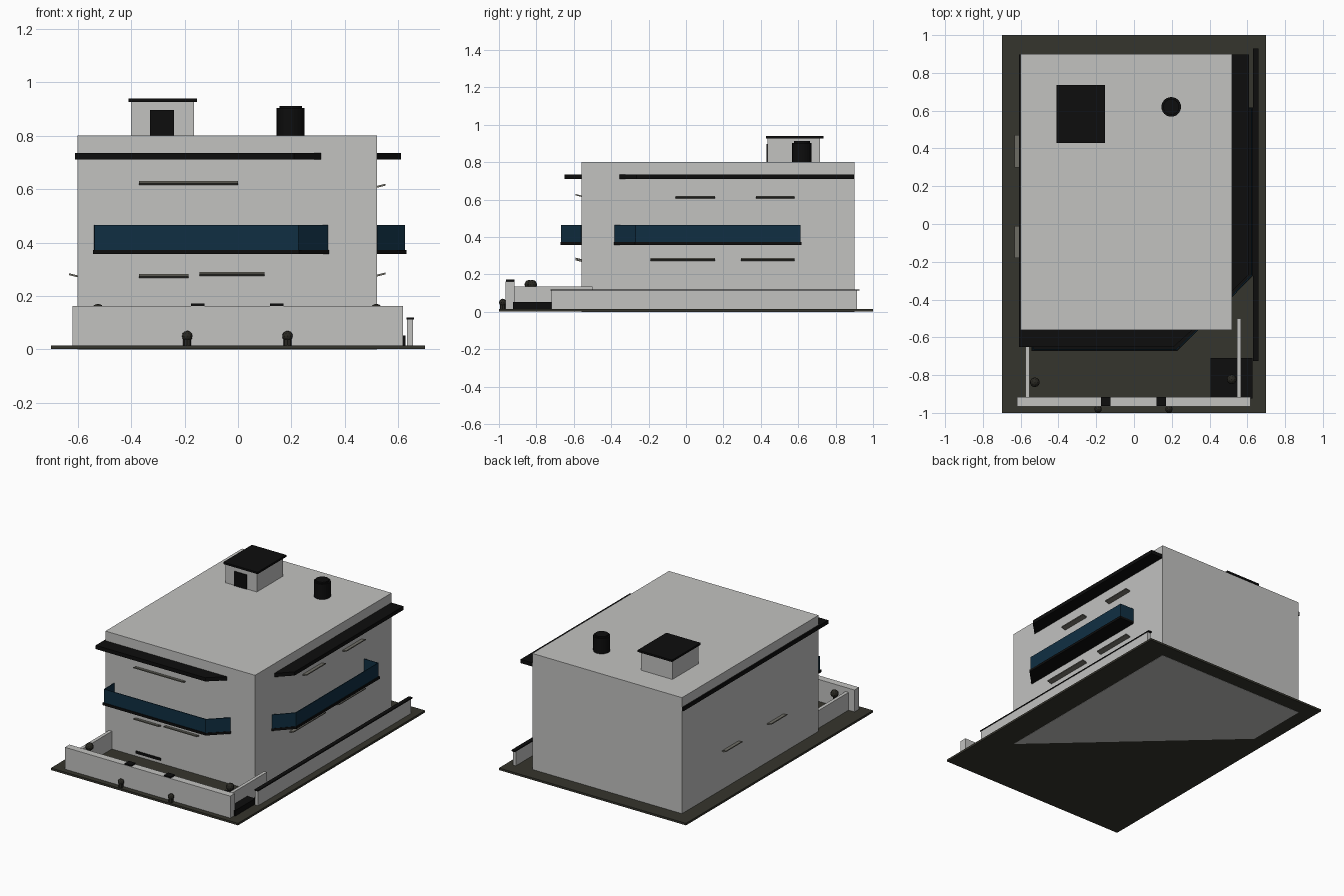
import bpy
import bmesh
from mathutils import Vector

cube = bpy.data.objects.get("Cube")
if cube:
    bpy.data.objects.remove(cube, do_unlink=True)


def material(name, rgb):
    m = bpy.data.materials.new(name)
    m.use_nodes = True
    m.diffuse_color = (*rgb, 1)
    m.node_tree.nodes["Principled BSDF"].inputs["Base Color"].default_value = (*rgb, 1)
    return m


PLASTER = material("pale grey plaster", (0.54, 0.54, 0.53))
BLACK = material("black trim", (0.004, 0.004, 0.004))
GLASS = material("dark blue glass", (0.005, 0.028, 0.055))
GROUND = material("dark olive ground", (0.036, 0.035, 0.026))
AWNING = material("warm grey awning", (0.17, 0.165, 0.14))
SHRUB = material("dark shrub", (0.022, 0.021, 0.016))


def finish(name, bm, mat):
    bmesh.ops.recalc_face_normals(bm, faces=bm.faces)
    mesh = bpy.data.meshes.new(name)
    bm.to_mesh(mesh)
    bm.free()
    mesh.materials.append(mat)
    obj = bpy.data.objects.new(name, mesh)
    bpy.context.collection.objects.link(obj)
    return obj


def prism(name, outline, z0, z1, mat):
    """Upright solid from a plan outline."""
    bm = bmesh.new()
    face = bm.faces.new([bm.verts.new((x, y, z0)) for x, y in outline])
    top = bmesh.ops.extrude_face_region(bm, geom=[face])["geom"]
    verts = [v for v in top if isinstance(v, bmesh.types.BMVert)]
    bmesh.ops.translate(bm, verts=verts, vec=(0, 0, z1 - z0))
    return finish(name, bm, mat)


def box(name, x0, x1, y0, y1, z0, z1, mat):
    return prism(name, [(x0, y0), (x1, y0), (x1, y1), (x0, y1)], z0, z1, mat)


def panels(name, path, z0, z1, mat):
    """Thin upright sheet along a plan path."""
    bm = bmesh.new()
    low = [bm.verts.new((x, y, z0)) for x, y in path]
    high = [bm.verts.new((x, y, z1)) for x, y in path]
    for i in range(len(path) - 1):
        bm.faces.new((low[i], low[i + 1], high[i + 1], high[i]))
    obj = finish(name, bm, mat)
    solid = obj.modifiers.new("thickness", "SOLIDIFY")
    solid.thickness = 0.006
    solid.offset = 0
    return obj


def cylinder(name, x, y, r, z0, z1, mat, sides=24):
    bm = bmesh.new()
    bmesh.ops.create_cone(bm, cap_ends=True, segments=sides, radius1=r, radius2=r, depth=z1 - z0)
    bmesh.ops.translate(bm, verts=bm.verts, vec=(x, y, (z0 + z1) / 2))
    return finish(name, bm, mat)


def ball(name, x, y, z, r):
    bm = bmesh.new()
    bmesh.ops.create_icosphere(bm, subdivisions=2, radius=r)
    bmesh.ops.translate(bm, verts=bm.verts, vec=(x, y, z))
    return finish(name, bm, SHRUB)


def awning(name, start, end, z, out):
    """Small slab that rises slightly away from the wall."""
    bm = bmesh.new()
    a, b = Vector((*start, z)), Vector((*end, z))
    reach = Vector((*out, 0)) * 0.032 + Vector((0, 0, 0.008))
    face = bm.faces.new([bm.verts.new(p) for p in (a, b, b + reach, a + reach)])
    top = bmesh.ops.extrude_face_region(bm, geom=[face])["geom"]
    verts = [v for v in top if isinstance(v, bmesh.types.BMVert)]
    bmesh.ops.translate(bm, verts=verts, vec=(0, 0, 0.007))
    return finish(name, bm, AWNING)


# Ground and main block
L, R, F, B = -0.6, 0.52, -0.56, 0.9
box("ground_plate", -0.7, 0.7, -1, 1, 0.001, 0.015, GROUND)
prism("foundation_slab", [(R, F), (R, B), (L, B), (L, 0.465)], 0, 0.002, PLASTER)
box("main_block", L, R, F, B, 0.005, 0.8, PLASTER)

# Roof canopy wrapping three sides
prism("canopy", [(-0.61, 0.898), (-0.61, -0.65), (0.21, -0.65), (0.31, F), (0.31, -0.355),
                 (R, -0.355), (0.61, -0.265), (0.61, 0.898)], 0.71, 0.735, BLACK)

# Balconies: deck with glass parapet
front_path = [(-0.535, F), (-0.535, -0.665), (0.225, -0.665), (0.335, F)]
side_path = [(R, -0.38), (0.622, -0.27), (0.622, 0.61), (R, 0.61)]
front_deck = [(-0.543, F), (-0.543, -0.672), (0.228, -0.672), (0.341, F)]
side_deck = [(R, -0.386), (0.63, -0.273), (0.63, 0.617), (R, 0.617)]
for side, path, deck in (("front", front_path, front_deck), ("side", side_path, side_deck)):
    panels(side + "_balcony_glass", path, 0.37, 0.465, GLASS)
    prism(side + "_balcony_deck", deck, 0.357, 0.373, BLACK)

# Awnings
for x0, x1, z in ((-0.37, 0, 0.615), (-0.145, 0.1, 0.275), (-0.37, -0.185, 0.267)):
    awning("front_awning", (x0, F), (x1, F), z, (0, -1))
for y0, y1, z in ((-0.055, 0.155, 0.605), (0.375, 0.58, 0.605),
                  (-0.19, 0.155, 0.273), (0.295, 0.58, 0.273)):
    awning("side_awning", (R, y0), (R, y1), z, (1, 0))
for y0 in (-0.18, 0.3):
    awning("rear_side_awning", (L, y0), (L, y0 + 0.17), 0.27, (-1, 0))
box("wall_vent", -0.37, -0.185, F - 0.006, F, 0.035, 0.052, BLACK)

# Rooftop hut and tank
box("hut_body", -0.4, -0.165, 0.437, 0.717, 0.795, 0.93, PLASTER)
box("hut_roof", -0.41, -0.153, 0.428, 0.735, 0.927, 0.94, BLACK)
box("hut_door", -0.33, -0.24, 0.431, 0.437, 0.8, 0.897, BLACK)
cylinder("tank", 0.197, 0.62, 0.052, 0.795, 0.903, BLACK)
cylinder("tank_lid", 0.197, 0.62, 0.042, 0.9, 0.912, BLACK)

# Boundary walls
box("front_wall", -0.62, 0.618, -0.965, -0.917, 0.005, 0.163, PLASTER)
box("left_yard_wall", -0.575, -0.552, -0.92, F, 0.005, 0.135, PLASTER)
box("right_yard_wall", 0.545, 0.567, -0.92, -0.5, 0.005, 0.135, PLASTER)
box("side_fence", 0.633, 0.655, -0.72, 0.915, 0.005, 0.115, PLASTER)
box("side_fence_cap", 0.63, 0.658, -0.725, 0.928, 0.113, 0.12, BLACK)
box("corner_planter", 0.405, 0.627, -0.925, -0.71, 0.012, 0.053, BLACK)
for x in (-0.15, 0.145):
    box("wall_cap", x - 0.025, x + 0.025, -0.963, -0.917, 0.16, 0.172, BLACK)

# Shrubs in front of and behind the wall
for x in (-0.19, 0.185):
    cylinder("front_shrub_base", x, -0.98, 0.015, 0.012, 0.045, SHRUB, 8)
    ball("front_shrub", x, -0.98, 0.05, 0.02)
for x, y in ((-0.525, -0.838), (0.517, -0.822)):
    cylinder("yard_shrub_stem", x, y, 0.01, 0.012, 0.14, SHRUB, 8)
    ball("yard_shrub", x, y, 0.145, 0.026)
